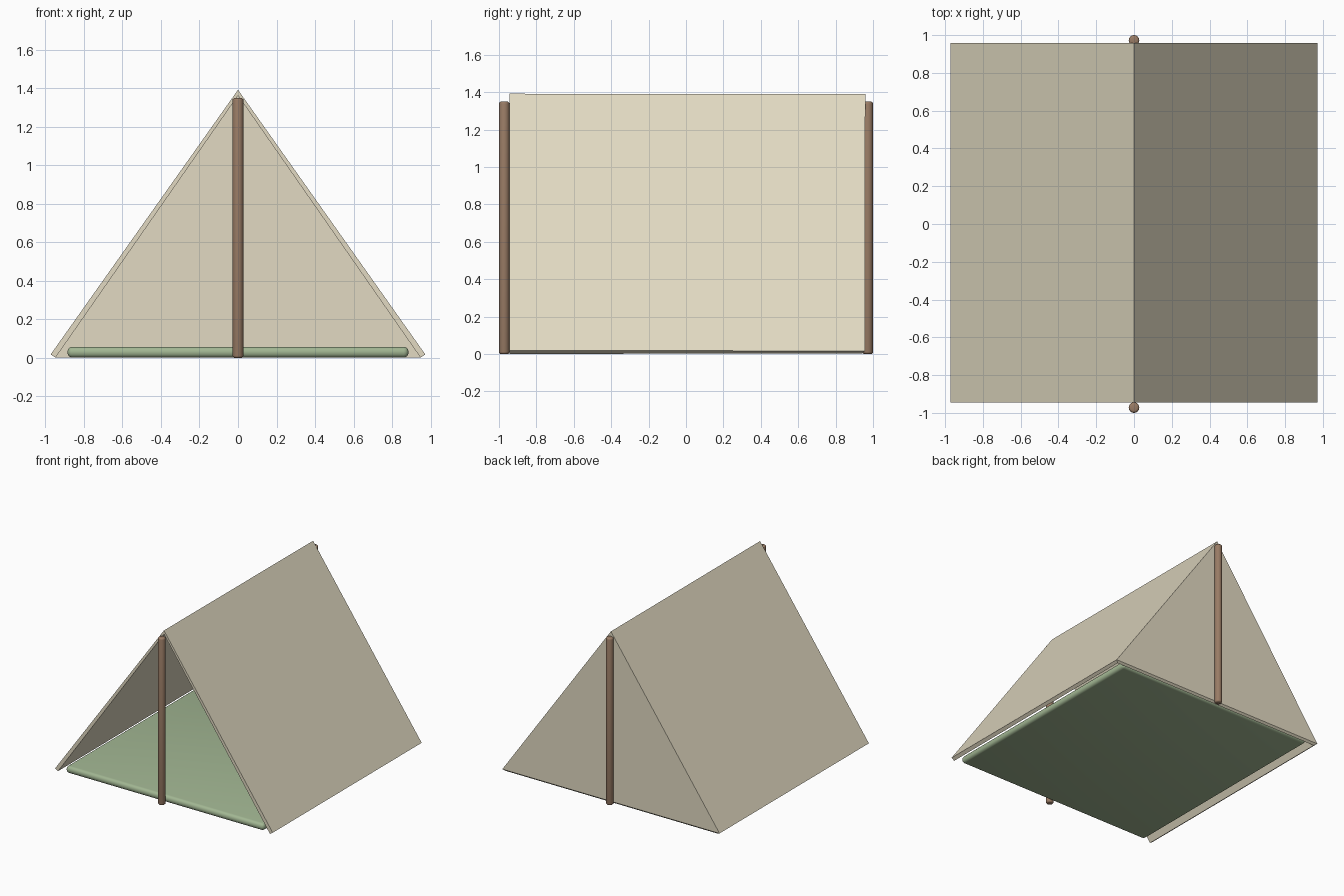
import bpy, bmesh, math

if "Cube" in bpy.data.objects:
    bpy.data.objects.remove(bpy.data.objects["Cube"])

def material(name, rgb):
    m = bpy.data.materials.new(name)
    m.diffuse_color = (*rgb, 1)
    m.use_nodes = True
    m.node_tree.nodes["Principled BSDF"].inputs["Base Color"].default_value = m.diffuse_color
    return m

CANVAS = material("canvas", (0.76, 0.70, 0.54))
WOOD = material("wood", (0.32, 0.20, 0.13))
GREEN = material("groundsheet", (0.36, 0.47, 0.29))

def bevel_and_smooth(obj, width, segments):
    b = obj.modifiers.new("bevel", 'BEVEL')
    b.width, b.segments = width, segments
    b.limit_method, b.angle_limit = 'ANGLE', math.radians(40)
    bpy.context.view_layer.objects.active = obj
    bpy.ops.object.modifier_apply(modifier=b.name)
    bpy.ops.object.shade_smooth_by_angle(angle=math.radians(40))

# Canvas: two sloping sides and a closed back, given thickness
W, BASE, TOP, FRONT, BACK = 0.96, 0.01, 1.377, -0.945, 0.95
bm = bmesh.new()
front, back = [[bm.verts.new(p) for p in ((-W, y, BASE), (0, y, TOP), (W, y, BASE))]
               for y in (FRONT, BACK)]
for i in range(2):
    bm.faces.new((front[i], front[i + 1], back[i + 1], back[i]))
bm.faces.new(back)
bmesh.ops.recalc_face_normals(bm, faces=bm.faces)
mesh = bpy.data.meshes.new("tent_canvas")
bm.to_mesh(mesh)
bm.free()
canvas = bpy.data.objects.new("tent_canvas", mesh)
bpy.context.collection.objects.link(canvas)
mesh.materials.append(CANVAS)
solid = canvas.modifiers.new("thickness", 'SOLIDIFY')
solid.thickness, solid.offset = 0.03, 0

# Groundsheet with rounded edges
bpy.ops.mesh.primitive_cube_add(size=1, location=(0, -0.005, 0.03))
floor = bpy.context.object
floor.name = "groundsheet"
floor.scale = (1.77, 1.87, 0.056)
bpy.ops.object.transform_apply(location=False, rotation=False, scale=True)
floor.data.materials.append(GREEN)
bevel_and_smooth(floor, 0.025, 4)

# Upright poles at each end
for name, y in (("front_pole", -0.972), ("back_pole", 0.972)):
    bpy.ops.mesh.primitive_cylinder_add(vertices=24, radius=0.028, depth=1.35,
                                        location=(0, y, 0.675))
    pole = bpy.context.object
    pole.name = name
    pole.data.materials.append(WOOD)
    bevel_and_smooth(pole, 0.012, 3)
